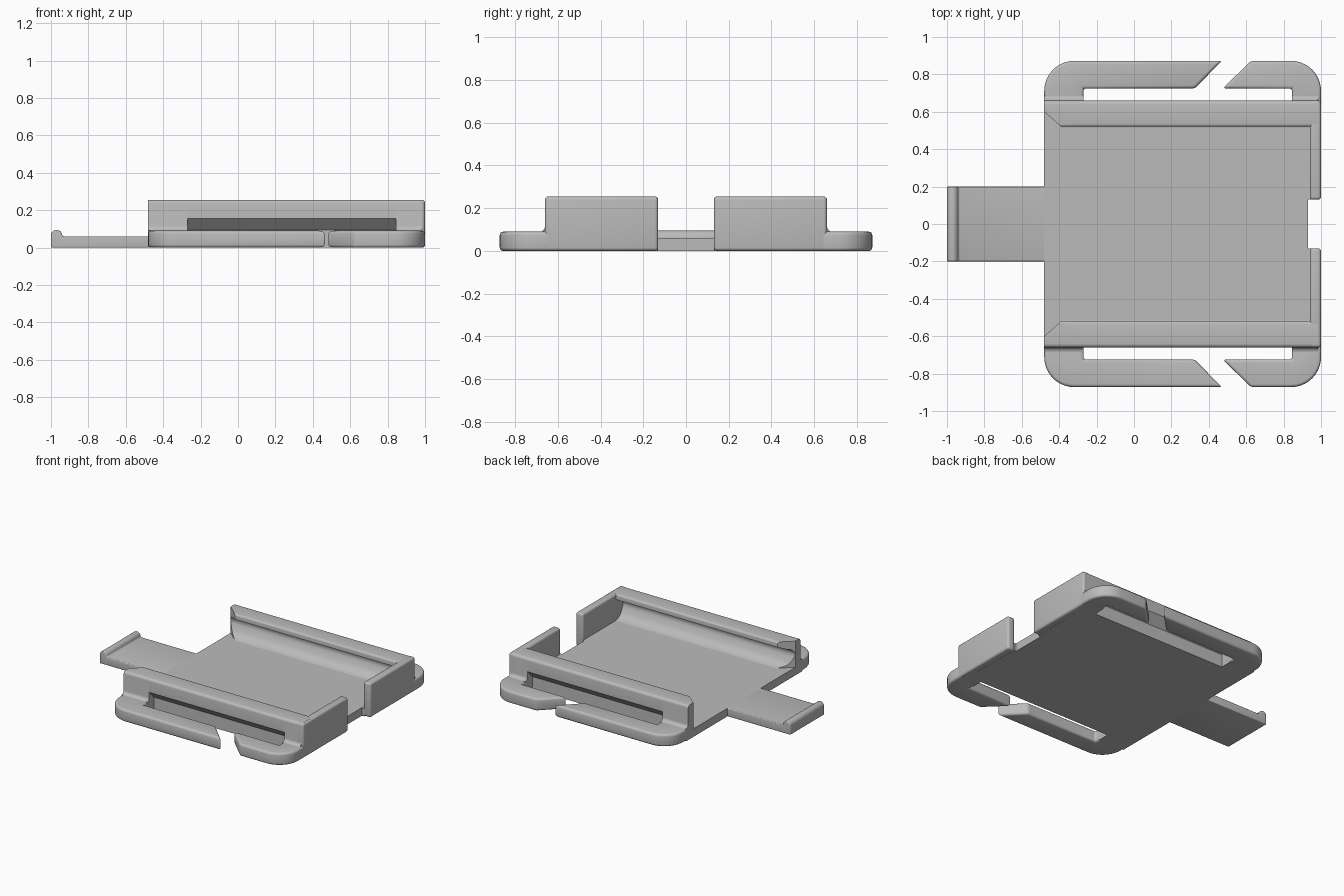
import bpy, bmesh
from math import sin, cos, pi, radians
from mathutils import Vector

old = bpy.data.objects.get("Cube")
if old:
    bpy.data.objects.remove(old, do_unlink=True)

GREY = (0.5, 0.5, 0.5, 1)
mat = bpy.data.materials.new("light grey plastic")
mat.use_nodes = True
mat.diffuse_color = GREY
mat.node_tree.nodes["Principled BSDF"].inputs["Base Color"].default_value = GREY


def arc(cx, cy, r, start, end, n=6):
    """Points along a circular arc, angles in degrees."""
    angles = [radians(start + (end - start) * i / n) for i in range(n + 1)]
    return [(cx + r * cos(a), cy + r * sin(a)) for a in angles]


def prism(name, outline, axis, lo, hi, bevel=0, mirror=False, cut=None):
    """Extrude a 2D outline along an axis, with optional end cut and rounding."""
    place = {"x": lambda a, b, t: (t, a, b),
             "y": lambda a, b, t: (a, t, b),
             "z": lambda a, b, t: (a, b, t)}[axis]
    bm = bmesh.new()
    face = bm.faces.new([bm.verts.new(place(a, b, lo)) for a, b in outline])
    grown = bmesh.ops.extrude_face_region(bm, geom=[face])["geom"]
    bmesh.ops.translate(bm, vec=place(0, 0, hi - lo),
                        verts=[v for v in grown if isinstance(v, bmesh.types.BMVert)])
    if cut:
        geom = bm.verts[:] + bm.edges[:] + bm.faces[:]
        bmesh.ops.bisect_plane(bm, geom=geom, plane_co=cut[0], plane_no=cut[1],
                               clear_outer=True)
        bmesh.ops.holes_fill(bm, edges=[e for e in bm.edges if e.is_boundary])
    bmesh.ops.recalc_face_normals(bm, faces=bm.faces)
    if bevel:
        sharp = [e for e in bm.edges if e.calc_face_angle(0) > radians(40)]
        bmesh.ops.bevel(bm, geom=sharp, offset=bevel, segments=4, profile=0.5,
                        affect="EDGES", clamp_overlap=True)
    mesh = bpy.data.meshes.new(name)
    bm.to_mesh(mesh)
    bm.free()
    mesh.materials.append(mat)
    mesh.shade_smooth()
    mesh.set_sharp_from_angle(angle=radians(35))
    obj = bpy.data.objects.new(name, mesh)
    bpy.context.collection.objects.link(obj)
    if mirror:
        mod = obj.modifiers.new("Mirror", "MIRROR")
        mod.use_axis = (False, True, False)
        mod.use_clip = False
        mod.use_mirror_merge = False
    return obj


def rect(a0, a1, b0, b1):
    return [(a0, b0), (a1, b0), (a1, b1), (a0, b1)]


# Floor plate
prism("floor_plate", rect(-0.48, 0.93, -0.6, 0.6), "z", 0, 0.06)

# Tongue with a rounded catch at its tip
catch = [(-1, 0)] + arc(-0.97, 0.065, 0.03, 180, 0, 10) + [(-0.93, 0.06), (-0.47, 0.06), (-0.47, 0)]
prism("latch_tongue", catch, "y", -0.2, 0.2, bevel=0.006)

# Side walls: hollowed inner face, rounded rim, strap slot along the middle
rim = arc(0.64, 0.235, 0.02, 0, 90, 4) + arc(0.535, 0.24, 0.015, 90, 180, 4)
hollow = ([(0.52, 0.215), (0.565, 0.195)] + arc(0.555, 0.155, 0.045, 60, -30, 6)
          + [(0.58, 0.1), (0.562, 0.078), (0.54, 0.066), (0.515, 0.06), (0.515, 0)])
foot = [(0.685, 0), (0.685, 0.09)] + arc(0.685, 0.115, 0.025, 270, 180, 4)
slot = [(0.6, 0), (0.6, 0.095), (0.66, 0.155)]
chamfer = (Vector((-0.48, 0.6, 0)), Vector((-0.08, -0.09, 0)))
SLOT_START, SLOT_END = -0.27, 0.845
prism("side_wall_rear_end", foot + rim + hollow, "x", -0.48, SLOT_START,
      mirror=True, cut=chamfer)
prism("side_wall_slotted", slot + rim + hollow, "x", SLOT_START, SLOT_END, mirror=True)
prism("side_wall_front_end", foot + rim + hollow, "x", SLOT_END, 0.985, mirror=True)

# End stops with a gap between them
prism("end_stop", rect(0.94, 1, 0.13, 0.66), "z", 0, 0.255, bevel=0.016, mirror=True)
prism("end_stop_joint", rect(0.9, 0.95, 0.13, 0.6), "z", 0, 0.06, mirror=True)

# Strap hooks with slanted openings
long_hook = ([(-0.48, 0.615)] + arc(-0.32, 0.712, 0.16, 180, 90, 10)
             + [(0.47, 0.872), (0.325, 0.725), (SLOT_START, 0.725), (SLOT_START, 0.615)])
short_hook = ([(SLOT_END, 0.615), (SLOT_END, 0.725), (0.475, 0.725), (0.625, 0.872)]
              + arc(0.84, 0.712, 0.16, 90, 0, 10) + [(1, 0.615)])
prism("long_strap_hook", long_hook, "z", 0, 0.09, bevel=0.016, mirror=True)
prism("short_strap_hook", short_hook, "z", 0, 0.09, bevel=0.016, mirror=True)
